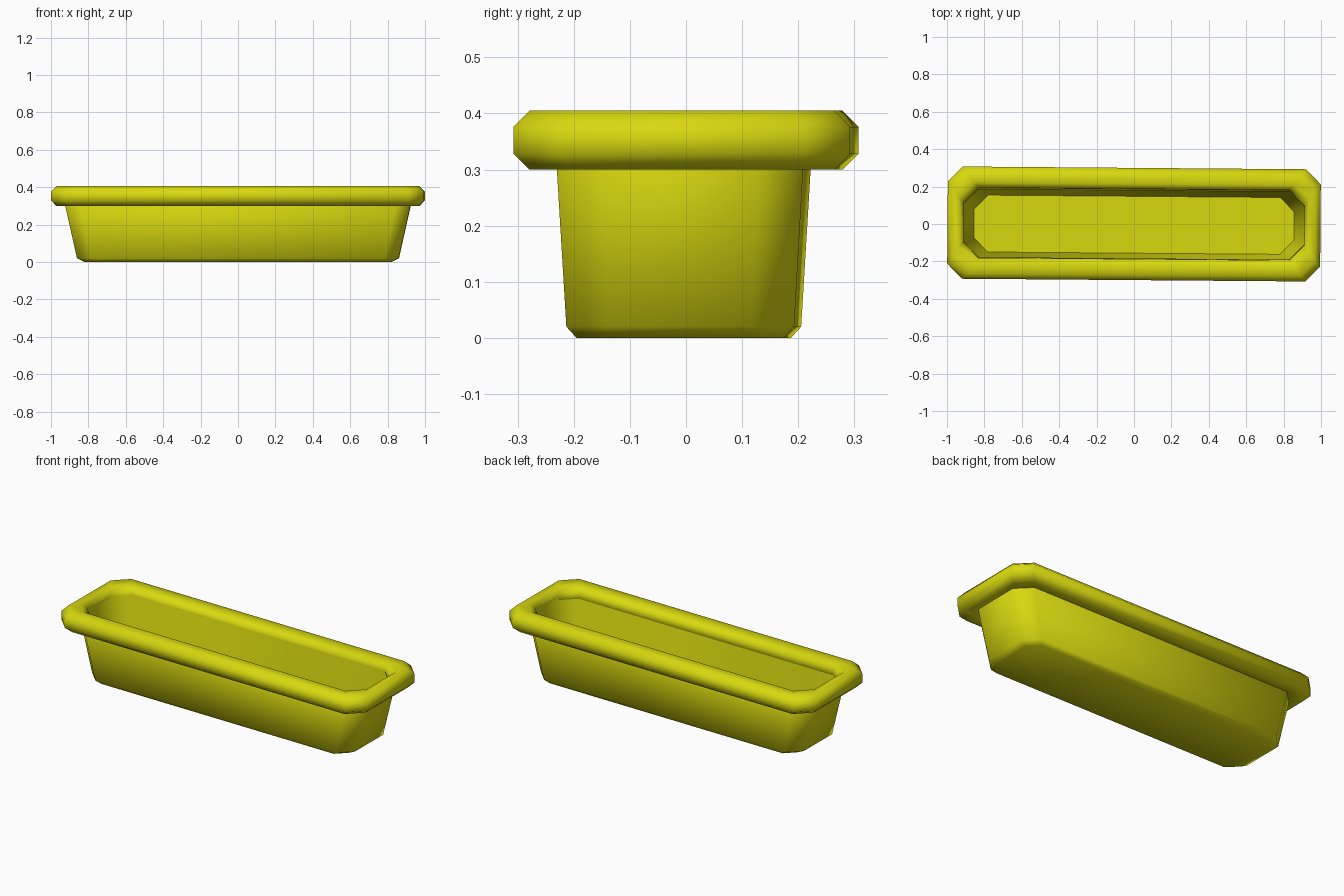
import bpy
import bmesh
import math

cube = bpy.data.objects.get("Cube")
if cube:
    bpy.data.objects.remove(cube, do_unlink=True)

yellow = bpy.data.materials.new("yellow_plastic")
yellow.use_nodes = True
colour = (0.69, 0.69, 0.005, 1)
yellow.diffuse_color = colour
yellow.node_tree.nodes["Principled BSDF"].inputs["Base Color"].default_value = colour


def loft(name, rings, close=False):
    """Join chamfered rectangles (half x, half y, chamfer, z) into a skin."""
    bm = bmesh.new()
    loops = []
    for hx, hy, c, z in rings:
        outline = [(hx, hy - c), (hx - c, hy), (c - hx, hy), (-hx, hy - c),
                   (-hx, c - hy), (c - hx, -hy), (hx - c, -hy), (hx, c - hy)]
        loops.append([bm.verts.new((x, y, z)) for x, y in outline])
    pairs = list(zip(loops, loops[1:]))
    if close:
        pairs.append((loops[-1], loops[0]))
    else:
        bm.faces.new(loops[0])
        bm.faces.new(loops[-1])
    for a, b in pairs:
        for i in range(len(a)):
            j = (i + 1) % len(a)
            bm.faces.new((a[i], a[j], b[j], b[i]))
    bmesh.ops.recalc_face_normals(bm, faces=bm.faces[:])
    mesh = bpy.data.meshes.new(name)
    bm.to_mesh(mesh)
    bm.free()
    mesh.materials.append(yellow)
    obj = bpy.data.objects.new(name, mesh)
    bpy.context.collection.objects.link(obj)
    obj.rotation_euler.z = -0.008
    bpy.ops.object.select_all(action="DESELECT")
    obj.select_set(True)
    bpy.context.view_layer.objects.active = obj
    bpy.ops.object.shade_smooth_by_angle(angle=math.radians(60))
    return obj


# Tapered tub: outer wall up, then inner wall down to the floor
tub = loft("planter_tub", [
    (0.82, 0.185, 0.06, 0.0),
    (0.86, 0.203, 0.075, 0.02),
    (0.925, 0.22, 0.08, 0.31),
    (0.912, 0.185, 0.08, 0.36),
    (0.855, 0.152, 0.075, 0.02),
])
tub.location.y = -0.004

# Rolled rim with a rounded section
loft("rolled_rim", [
    (0.92, 0.215, 0.08, 0.30),
    (0.97, 0.272, 0.08, 0.30),
    (0.997, 0.30, 0.08, 0.328),
    (0.997, 0.30, 0.08, 0.376),
    (0.97, 0.272, 0.08, 0.405),
    (0.935, 0.215, 0.08, 0.405),
    (0.912, 0.188, 0.08, 0.38),
    (0.91, 0.184, 0.08, 0.34),
], close=True)
